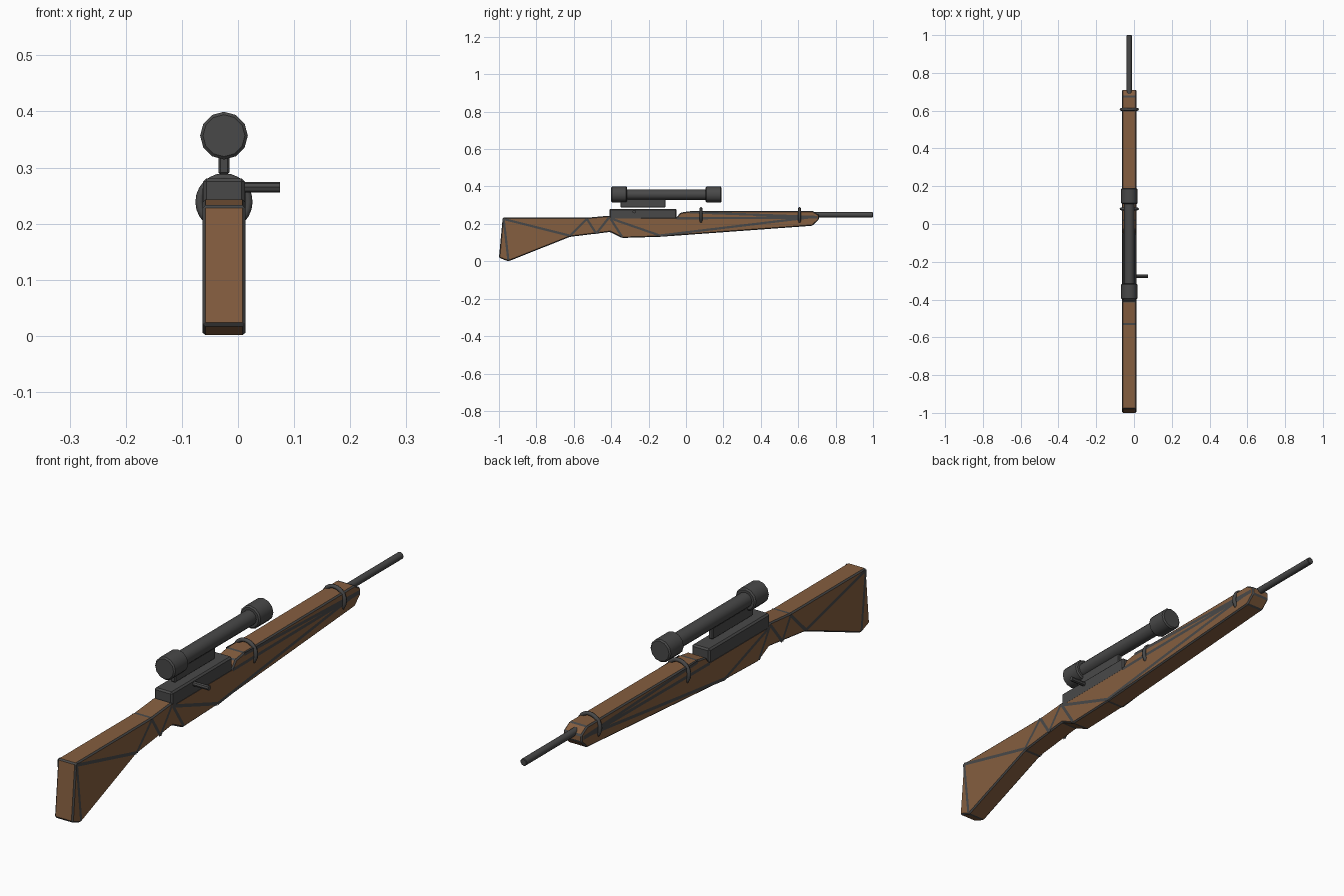
import bpy, bmesh, math
from mathutils import Vector, Matrix

if "Cube" in bpy.data.objects:
    bpy.data.objects.remove(bpy.data.objects["Cube"])

CX = -0.025      # centre line of the model
HALF = 0.038     # half width of the stock


def material(name, rgb):
    m = bpy.data.materials.new(name)
    m.diffuse_color = (*rgb, 1)
    m.use_nodes = True
    m.node_tree.nodes["Principled BSDF"].inputs["Base Color"].default_value = m.diffuse_color
    return m


WOOD = material("brown wood", (0.235, 0.112, 0.05))
METAL = material("dark metal", (0.066, 0.066, 0.066))


def finish(bm, name, mats, smooth=None):
    bmesh.ops.recalc_face_normals(bm, faces=bm.faces)
    me = bpy.data.meshes.new(name)
    bm.to_mesh(me)
    bm.free()
    ob = bpy.data.objects.new(name, me)
    bpy.context.collection.objects.link(ob)
    for m in mats:
        me.materials.append(m)
    if smooth:
        bpy.ops.object.select_all(action='DESELECT')
        ob.select_set(True)
        bpy.context.view_layer.objects.active = ob
        bpy.ops.object.shade_smooth_by_angle(angle=math.radians(smooth))
    return ob


def box(name, y0, y1, z0, z1, half, bevel):
    bm = bmesh.new()
    bmesh.ops.create_cube(bm, size=1)
    bmesh.ops.scale(bm, vec=(2 * half, y1 - y0, z1 - z0), verts=bm.verts)
    bmesh.ops.translate(bm, vec=(CX, (y0 + y1) / 2, (z0 + z1) / 2), verts=bm.verts)
    bmesh.ops.bevel(bm, geom=bm.edges[:], offset=bevel, segments=1, affect='EDGES')
    return finish(bm, name, [METAL])


def rod(name, start, end, radius, sides=12, bevel=0.0):
    a, b = Vector(start), Vector(end)
    bm = bmesh.new()
    bmesh.ops.create_cone(bm, cap_ends=True, segments=sides, radius1=radius,
                          radius2=radius, depth=(b - a).length)
    if bevel:
        rims = [e for e in bm.edges if abs(e.verts[0].co.z - e.verts[1].co.z) < 1e-5]
        bmesh.ops.bevel(bm, geom=rims, offset=bevel, segments=1, affect='EDGES')
    turn = (b - a).to_track_quat('Z', 'Y').to_matrix().to_4x4()
    bmesh.ops.transform(bm, matrix=Matrix.Translation((a + b) / 2) @ turn, verts=bm.verts)
    return finish(bm, name, [METAL], 40)


# Wooden stock: side profile (y, z) extruded across, edges bevelled in metal
profile = [(-1.0, 0.019), (-0.98, 0.233), (-0.53, 0.233), (-0.41, 0.244),
           (-0.393, 0.234), (-0.05, 0.235), (-0.03, 0.26), (0.02, 0.268),
           (0.675, 0.27), (0.71, 0.249), (0.71, 0.222), (0.675, 0.19),
           (-0.14, 0.131), (-0.342, 0.125), (-0.406, 0.157), (-0.62, 0.131),
           (-0.95, 0.0)]
bm = bmesh.new()
left = bm.faces.new([bm.verts.new((CX - HALF, y, z)) for y, z in profile])
out = bmesh.ops.extrude_face_region(bm, geom=[left], use_keep_orig=True)
moved = [v for v in out["geom"] if isinstance(v, bmesh.types.BMVert)]
bmesh.ops.translate(bm, vec=(2 * HALF, 0, 0), verts=moved)
bmesh.ops.recalc_face_normals(bm, faces=bm.faces)
bmesh.ops.bevel(bm, geom=bm.edges[:], offset=0.005, segments=1,
                affect='EDGES', material=1)
finish(bm, "stock", [WOOD, METAL])

# Dark inlay strips on both sides of the stock
lines = [((-0.975, 0.228), (-0.95, 0.008)), ((-0.975, 0.226), (-0.62, 0.137)),
         ((-0.62, 0.137), (-0.53, 0.227)), ((-0.53, 0.227), (-0.48, 0.148)),
         ((-0.48, 0.148), (-0.41, 0.236)), ((-0.405, 0.23), (-0.342, 0.132)),
         ((-0.405, 0.23), (-0.14, 0.138)), ((-0.14, 0.138), (0.69, 0.238)),
         ((-0.05, 0.23), (0.70, 0.234)), ((0.02, 0.262), (0.70, 0.237))]
bm = bmesh.new()
for side in (-1, 1):
    x = CX + side * (HALF + 0.0008)
    for a, b in lines:
        a, b = Vector(a), Vector(b)
        n = (b - a).normalized().orthogonal() * 0.006
        bm.faces.new([bm.verts.new((x, p.x, p.y))
                      for p in (a + n, b + n, b - n, a - n)][::side])
bmesh.ops.solidify(bm, geom=bm.faces[:], thickness=0.0015)
finish(bm, "side_strips", [METAL])

# Barrel, receiver and bolt
rod("barrel", (CX, 0.6, 0.249), (CX, 1.0, 0.249), 0.0135, bevel=0.002)
box("receiver", -0.41, -0.05, 0.222, 0.281, 0.0372, 0.006)
rod("bolt_handle", (CX, -0.277, 0.265), (0.075, -0.277, 0.265), 0.009, 8)

# Sight tube on its rail
box("sight_rail", -0.35, -0.11, 0.288, 0.345, 0.0095, 0.003)
rod("sight_tube", (CX, -0.35, 0.357), (CX, 0.15, 0.357), 0.028)
for name, y0, y1 in (("rear_sight_cap", -0.40, -0.315), ("front_sight_cap", 0.105, 0.19)):
    rod(name, (CX, y0, 0.357), (CX, y1, 0.357), 0.0425, bevel=0.005)

# Bands around the fore-end
for name, y in (("rear_band", 0.08), ("front_band", 0.607)):
    bpy.ops.mesh.primitive_torus_add(location=(CX, y, 0.239), rotation=(math.pi / 2, 0, 0),
                                     major_radius=0.0435, minor_radius=0.0075,
                                     major_segments=24, minor_segments=8)
    ob = bpy.context.object
    ob.name = name
    ob.data.materials.append(METAL)
    bpy.ops.object.shade_smooth_by_angle(angle=math.radians(50))
